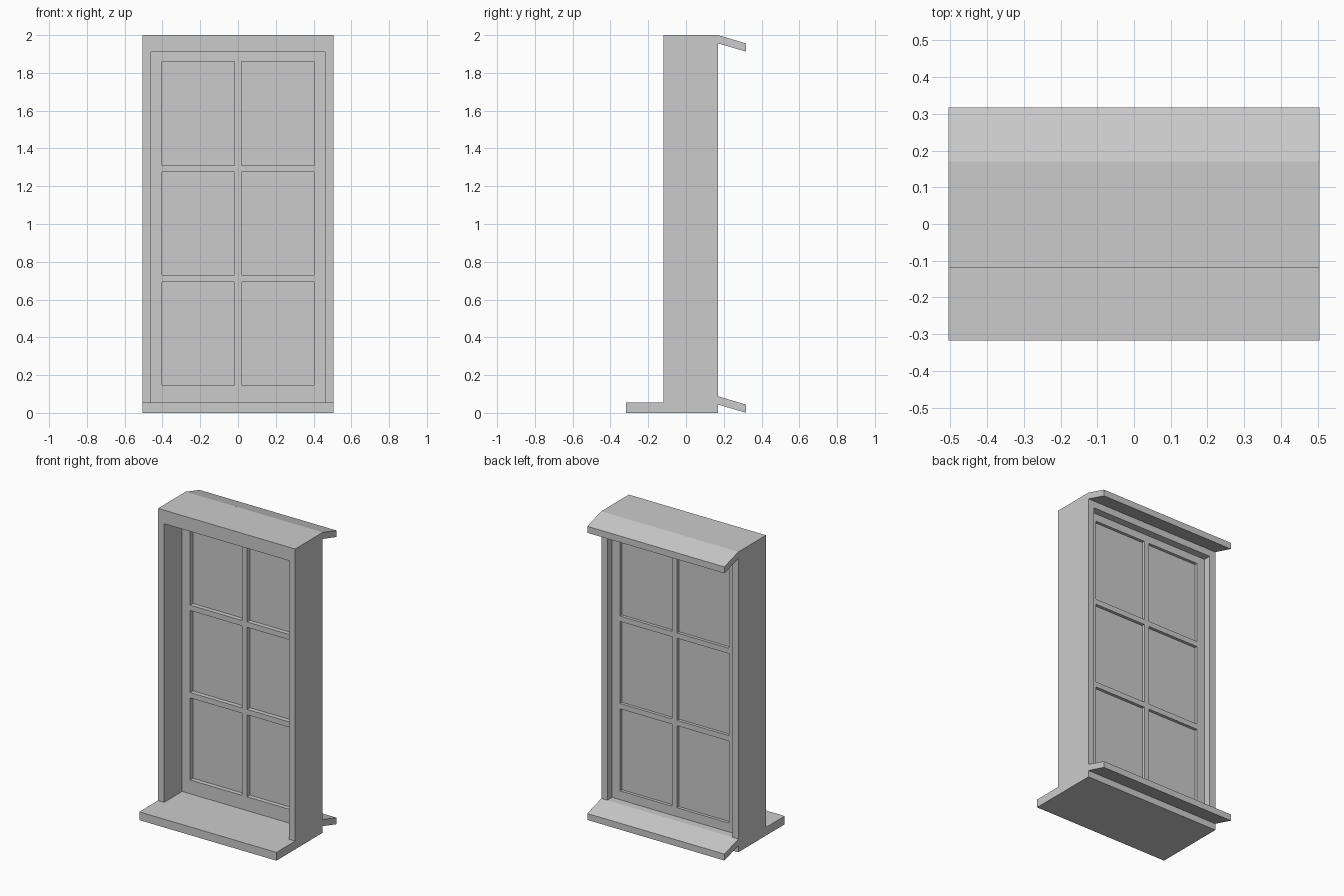
import bpy, bmesh

if "Cube" in bpy.data.objects:
    bpy.data.objects.remove(bpy.data.objects["Cube"])

GLASS_Y = 0.10          # glass plane: pale inside in front of it, darker outside behind it
W = 0.505               # half width
BACK = 0.17

outside = bpy.data.materials.new("outside_grey")
outside.diffuse_color = (0.55, 0.55, 0.55, 1)
outside.use_nodes = True
outside.node_tree.nodes["Principled BSDF"].inputs["Base Color"].default_value = outside.diffuse_color
inside = bpy.data.materials.new("inside_grey")
inside.diffuse_color = (0.8, 0.8, 0.79, 1)
inside.use_nodes = True
inside.node_tree.nodes["Principled BSDF"].inputs["Base Color"].default_value = inside.diffuse_color


def finish(name, bm):
    """Split the part at the glass plane and colour each half."""
    bmesh.ops.bisect_plane(bm, geom=bm.verts[:] + bm.edges[:] + bm.faces[:],
                           plane_co=(0, GLASS_Y, 0), plane_no=(0, 1, 0))
    bmesh.ops.recalc_face_normals(bm, faces=bm.faces[:])
    for f in bm.faces:
        f.material_index = int(f.calc_center_median().y > GLASS_Y - 1e-4)
    me = bpy.data.meshes.new(name)
    bm.to_mesh(me)
    bm.free()
    me.materials.append(inside)
    me.materials.append(outside)
    ob = bpy.data.objects.new(name, me)
    bpy.context.collection.objects.link(ob)
    return ob


def extrude(bm, vec):
    res = bmesh.ops.extrude_face_region(bm, geom=bm.faces[:], use_keep_orig=True)
    verts = [v for v in res["geom"] if isinstance(v, bmesh.types.BMVert)]
    bmesh.ops.translate(bm, verts=verts, vec=vec)


def panel(name, xs, zs, holes, y0, y1):
    """Grid panel in the xz plane with open cells, thickened from y0 to y1."""
    bm = bmesh.new()
    grid = [[bm.verts.new((x, y0, z)) for z in zs] for x in xs]
    for i in range(len(xs) - 1):
        for j in range(len(zs) - 1):
            if (i, j) not in holes:
                bm.faces.new((grid[i][j], grid[i + 1][j], grid[i + 1][j + 1], grid[i][j + 1]))
    bmesh.ops.delete(bm, geom=[v for v in bm.verts if not v.link_faces], context='VERTS')
    if y1 > y0:
        extrude(bm, (0, y1 - y0, 0))
    return finish(name, bm)


def profile(name, points, half):
    """Side profile (y, z) extruded across the width."""
    bm = bmesh.new()
    bm.faces.new([bm.verts.new((-half, y, z)) for y, z in points])
    extrude(bm, (2 * half, 0, 0))
    return finish(name, bm)


# Surround: two jambs and a header
panel("surround", [-W, -0.46, 0.46, W], [0.055, 1.91, 2.0], {(1, 0)}, -0.12, BACK)

# Inner sill running through to the back
profile("sill", [(-0.317, 0), (BACK, 0), (BACK, 0.055), (-0.317, 0.055)], W)

# Raised outer threshold between the jambs
profile("threshold", [(0.12, 0.055), (BACK, 0.055), (BACK, 0.088), (0.12, 0.088)], 0.46)

# Sash with glazing bars, and the panes in its openings
xs = [-0.46, -0.402, -0.018, 0.018, 0.402, 0.46]
zs = [0.055, 0.147, 0.693, 0.729, 1.275, 1.311, 1.86, 1.91]
panes = {(i, j) for i in (1, 3) for j in (1, 3, 5)}
cells = {(i, j) for i in range(5) for j in range(7)}
panel("sash", xs, zs, panes, 0.07, 0.12)
panel("glass", xs, zs, cells - panes, GLASS_Y, GLASS_Y)

# Sloping drip boards at the head and foot
for name, z in (("head_drip_board", 2.0), ("foot_drip_board", 0.088)):
    profile(name, [(BACK, z), (0.317, z - 0.044), (0.317, z - 0.087), (BACK, z - 0.044)], W)
